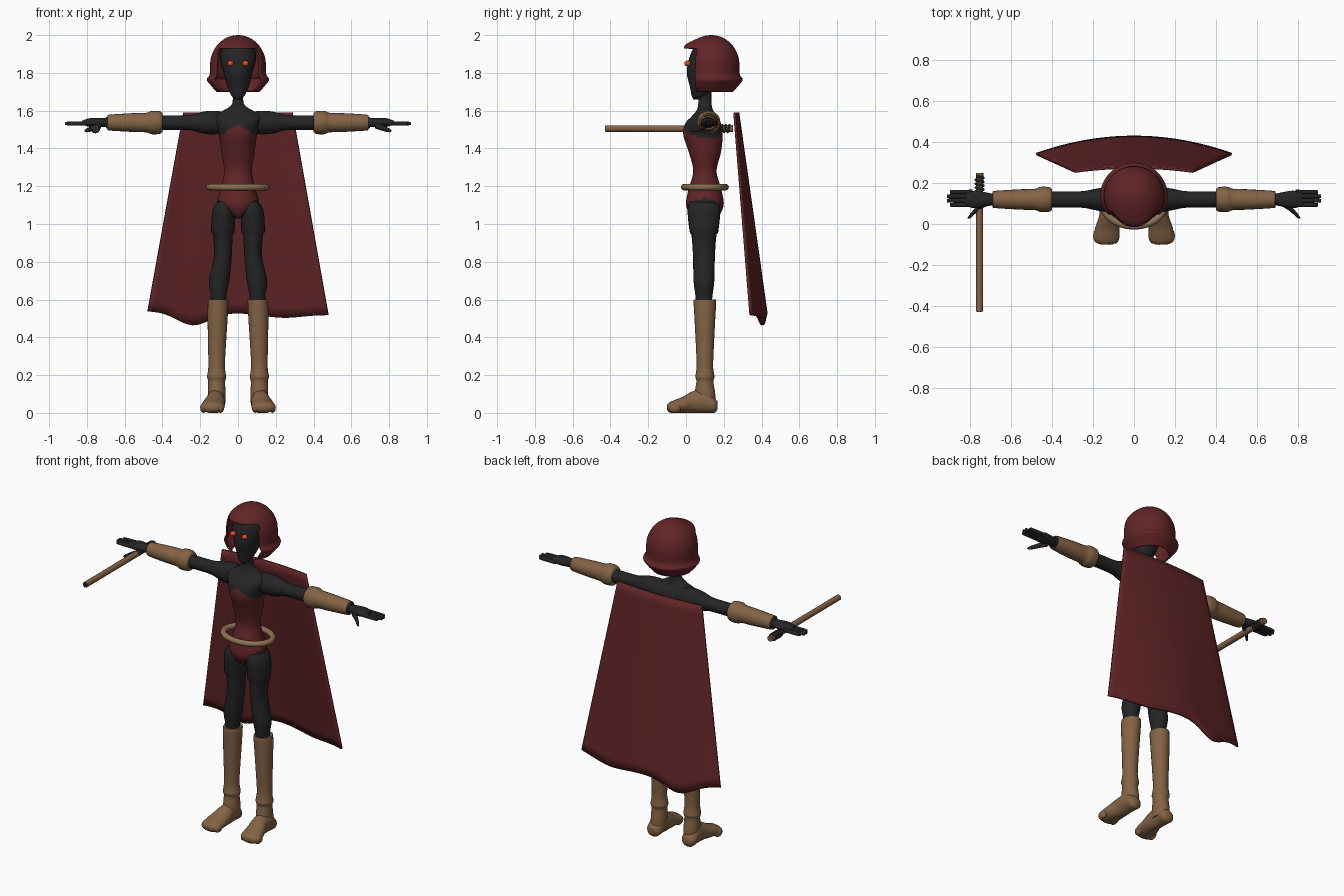
import bpy, bmesh, math

cube = bpy.data.objects.get("Cube")
if cube:
    bpy.data.objects.remove(cube)


def material(name, red, green, blue):
    colour = (red, green, blue, 1)
    mat = bpy.data.materials.new(name)
    mat.use_nodes = True
    mat.diffuse_color = colour
    shader = mat.node_tree.nodes["Principled BSDF"]
    shader.inputs["Base Color"].default_value = colour
    shader.inputs["Roughness"].default_value = .8
    return mat


MAROON = material("dark maroon", .12, .018, .02)
BLACK = material("charcoal black", .018, .018, .018)
BROWN = material("leather brown", .23, .125, .06)
TAN = material("belt tan", .27, .17, .09)
ORANGE = material("glowing orange", .8, .07, .015)


def finish(bm, name, materials, rule=None):
    """Turn a bmesh into a smooth shaded object; rule picks a material per face."""
    bmesh.ops.recalc_face_normals(bm, faces=bm.faces)
    mesh = bpy.data.meshes.new(name)
    for mat in materials:
        mesh.materials.append(mat)
    if rule:
        for face in bm.faces:
            face.material_index = rule(face.calc_center_median())
    bm.to_mesh(mesh)
    bm.free()
    part = bpy.data.objects.new(name, mesh)
    bpy.context.collection.objects.link(part)
    bpy.ops.object.select_all(action="DESELECT")
    part.select_set(True)
    bpy.context.view_layer.objects.active = part
    bpy.ops.object.shade_smooth_by_angle(angle=math.radians(50))
    return part


def interpolate(rows, steps):
    """Pass a smooth Catmull-Rom curve through rows of numbers."""
    last = len(rows) - 1
    result = []
    for i in range(last):
        corners = (rows[max(i - 1, 0)], rows[i], rows[i + 1], rows[min(i + 2, last)])
        for step in range(steps):
            t = step / steps
            result.append([b + t / 2 * (c - a + t * (2 * a - 5 * b + 4 * c - d + t * (3 * (b - c) + d - a)))
                           for a, b, c, d in zip(*corners)])
    result.append(rows[last])
    return result


def angles(count):
    return [math.tau * i / count for i in range(count)]


def bridge(bm, rings, closed=True):
    for lower, upper in zip(rings, rings[1:]):
        count = len(lower)
        for i in range(count if closed else count - 1):
            j = (i + 1) % count
            bm.faces.new((lower[i], lower[j], upper[j], upper[i]))


def section(position, width, depth=None, shift_u=0, shift_v=0):
    """One oval cross-section; round unless a depth is given."""
    return position, width, depth or width, shift_u, shift_v


def loft(name, axis, centre, rows, materials, sides=20, steps=4, mirror=1, rule=None):
    """Skin oval sections placed along an axis."""
    bm = bmesh.new()
    rings = []
    for t, width, depth, shift_u, shift_v in interpolate([section(*row) for row in rows], steps):
        ring = []
        for a in angles(sides):
            u = centre[0] + shift_u + width * math.cos(a)
            v = centre[1] + shift_v + depth * math.sin(a)
            x, y, z = {"x": (t, u, v), "y": (u, t, v), "z": (u, v, t)}[axis]
            ring.append(bm.verts.new((x * mirror, y, z)))
        rings.append(ring)
    bridge(bm, rings)
    bm.faces.new(rings[0])
    bm.faces.new(rings[-1])
    return finish(bm, name, materials, rule)


def ball(name, centre, radii, mat):
    bm = bmesh.new()
    bmesh.ops.create_uvsphere(bm, u_segments=16, v_segments=10, radius=1)
    bmesh.ops.scale(bm, verts=bm.verts, vec=radii)
    bmesh.ops.translate(bm, verts=bm.verts, vec=centre)
    finish(bm, name, [mat])


def tube(name, points, radius, mat, cyclic=False):
    curve = bpy.data.curves.new(name, "CURVE")
    curve.dimensions = "3D"
    curve.bevel_depth = radius
    curve.use_fill_caps = True
    spline = curve.splines.new("POLY")
    spline.points.add(len(points) - 1)
    for point, position in zip(spline.points, points):
        point.co = (*position, 1)
    spline.use_cyclic_u = cyclic
    curve.materials.append(mat)
    bpy.context.collection.objects.link(bpy.data.objects.new(name, curve))


def thicken(part, thickness):
    modifier = part.modifiers.new("thickness", "SOLIDIFY")
    modifier.thickness = thickness


def bump(value, middle, spread):
    return math.exp(-((value - middle) / spread) ** 2)


# Torso with a bodice: pointed neckline above, V cut below
def bodice(point):
    side = abs(point.x)
    neckline = 1.53 - .7 * side - .3 * max(0, point.y - .1)
    return int(1.03 + side < point.z < neckline)


BODY = (0, .1)
loft("torso", "z", BODY, [
    (1.03, .02, .06), (1.06, .065, .085), (1.11, .11, .1), (1.19, .09, .085), (1.28, .074, .062),
    (1.38, .088, .085), (1.47, .1, .104, 0, -.01), (1.53, .115, .095, 0, -.01), (1.57, .13, .07),
    (1.6, .08, .045), (1.64, .03, .035), (1.74, .035)],
    [BLACK, MAROON], sides=56, steps=7, rule=bodice)
tube("belt", [(.152 * math.cos(a), .1 + .11 * math.sin(a), 1.195) for a in angles(48)], .017, TAN, cyclic=True)

# Head and eyes
loft("head", "z", BODY, [
    (1.66, .012, .02, 0, -.04), (1.68, .035, .04, 0, -.03), (1.73, .058, .07, 0, -.01),
    (1.8, .076, .096), (1.87, .095, .1, 0, .015), (1.93, .085, .09, 0, .03), (1.97, .04, .04, 0, .03)],
    [BLACK], sides=24)
for mirror, label in ((1, "left"), (-1, "right")):
    ball(label + "_eye", (mirror * .04, .008, 1.85), (.017, .017, .015), ORANGE)

# Hood: dome with a jutting brow, open face and a flared, tucked rim
dome = [(1.84 + .16 * math.cos(a), .148 * math.sin(a)) for a in (math.pi * i / 16 for i in range(9))]
dome[0] = (2, .003)
bm = bmesh.new()
rings = []
for z, radius in interpolate(dome + [(1.79, .15), (1.765, .165), (1.735, .145), (1.7, .115)], 4):
    brow = min(radius, .138) + .03 * bump(z, 1.945, .03)
    rings.append([bm.verts.new((radius * math.cos(a),
                                .135 + math.sin(a) * (radius if math.sin(a) > 0 else brow), z))
                  for a in angles(64)])
bridge(bm, rings)
bm.faces.new(rings[0])
middles = [(face, face.calc_center_median()) for face in bm.faces]
opening = [face for face, middle in middles if middle.z < 1.927 and middle.y < .052]
bmesh.ops.delete(bm, geom=opening, context="FACES")
thicken(finish(bm, "hood", [MAROON]), .008)

# Cape: widening curved sheet with a wavy hem
bm = bmesh.new()
grid = []
for row in range(21):
    drop = row / 20
    line = []
    for column in range(33):
        u = column / 16 - 1
        hem = .53 - .01 * u - .07 * bump(u, -.5, .25) - .02 * bump(u, .5, .3)
        bulge = (1 - u * u) * (.02 + .065 * drop)
        line.append(bm.verts.new((u * (.29 + .19 * drop), .262 + .085 * drop + bulge,
                                  1.59 + (hem - 1.59) * drop)))
    grid.append(line)
bridge(bm, grid, closed=False)
thicken(finish(bm, "cape", [MAROON]), .012)

# Arms, hands, legs and boots, mirrored
ARM = (.12, 1.537)
for mirror, label in ((1, "left_"), (-1, "right_")):
    loft(label + "arm", "x", ARM, [
        (.04, .05), (.12, .062), (.19, .052, .057), (.26, .04), (.42, .038), (.7, .03)],
        [BLACK], mirror=mirror)
    loft(label + "gauntlet", "x", ARM, [
        (.4, .05), (.415, .06), (.455, .062), (.485, .052), (.55, .05), (.68, .042), (.686, .036)],
        [BROWN], mirror=mirror)
    loft(label + "palm", "x", ARM, [
        (.68, .025), (.72, .034, .024), (.78, .043, .024), (.825, .03, .01)],
        [BLACK], mirror=mirror)
    for i in range(4):
        spread = i - 1.5
        tip = .92 - .014 * abs(spread)
        loft(label + "finger_" + str(i + 1), "x", (.125 + .021 * spread, 1.532), [
            (.79, .011), (tip - .01, .01), (tip, .003)], [BLACK], sides=10, mirror=mirror)
    loft(label + "thumb", "x", (.1, 1.52), [
        (.725, .015), (.76, .016, .016, -.02, -.01), (.8, .011, .011, -.06, -.024), (.813, .002, .002, -.07, -.026)],
        [BLACK], sides=10, mirror=mirror)
    loft(label + "leg", "z", (.08, .095), [
        (1.13, .03, .06, -.02), (1.08, .058, .086, -.005), (.96, .062, .076), (.94, .052, .066),
        (.83, .047, .058), (.7, .054, .055, .02), (.62, .042, .045, .023), (.55, .04, .04, .025)],
        [BLACK], sides=24, mirror=mirror)
    loft(label + "boot", "z", (.113, .1), [
        (.6, .05, .055, -.008), (.59, .054, .06, -.008), (.5, .053, .055, -.005), (.27, .044),
        (.215, .047), (.19, .051), (.165, .045), (.1, .047, .055), (.04, .045, .055)],
        [BROWN], sides=24, mirror=mirror)
    loft(label + "foot", "y", (.12, .04), [
        (.167, .02), (.15, .043, .04), (.1, .047, .06, 0, .02), (.04, .05, .058, 0, .018),
        (-.02, .06, .042, .01, .002), (-.08, .06, .03, .015, -.01), (-.1, .03, .015, .015, -.01)],
        [BROWN], sides=24, mirror=mirror)
    for i in range(4):
        ball(label + "toe_" + str(i + 1), (mirror * (.092 + .03 * i), -.07 + .006 * abs(i - 1), .026),
             (.018, .032, .026), BROWN)

# Staff in the right hand, with a bound grip
STAFF = (-.755, 1.505)
loft("staff", "y", STAFF, [(-.427, .017), (.25, .018)], [BROWN], steps=1)
loft("staff_tip", "y", STAFF, [(-.43, .013), (-.426, .013)], [BLACK], steps=1)
tube("grip_binding", [(STAFF[0] + .019 * math.cos(turn), .15 + .003 * turn, STAFF[1] + .019 * math.sin(turn))
                      for turn in (.4 * i for i in range(70))], .006, BLACK)
